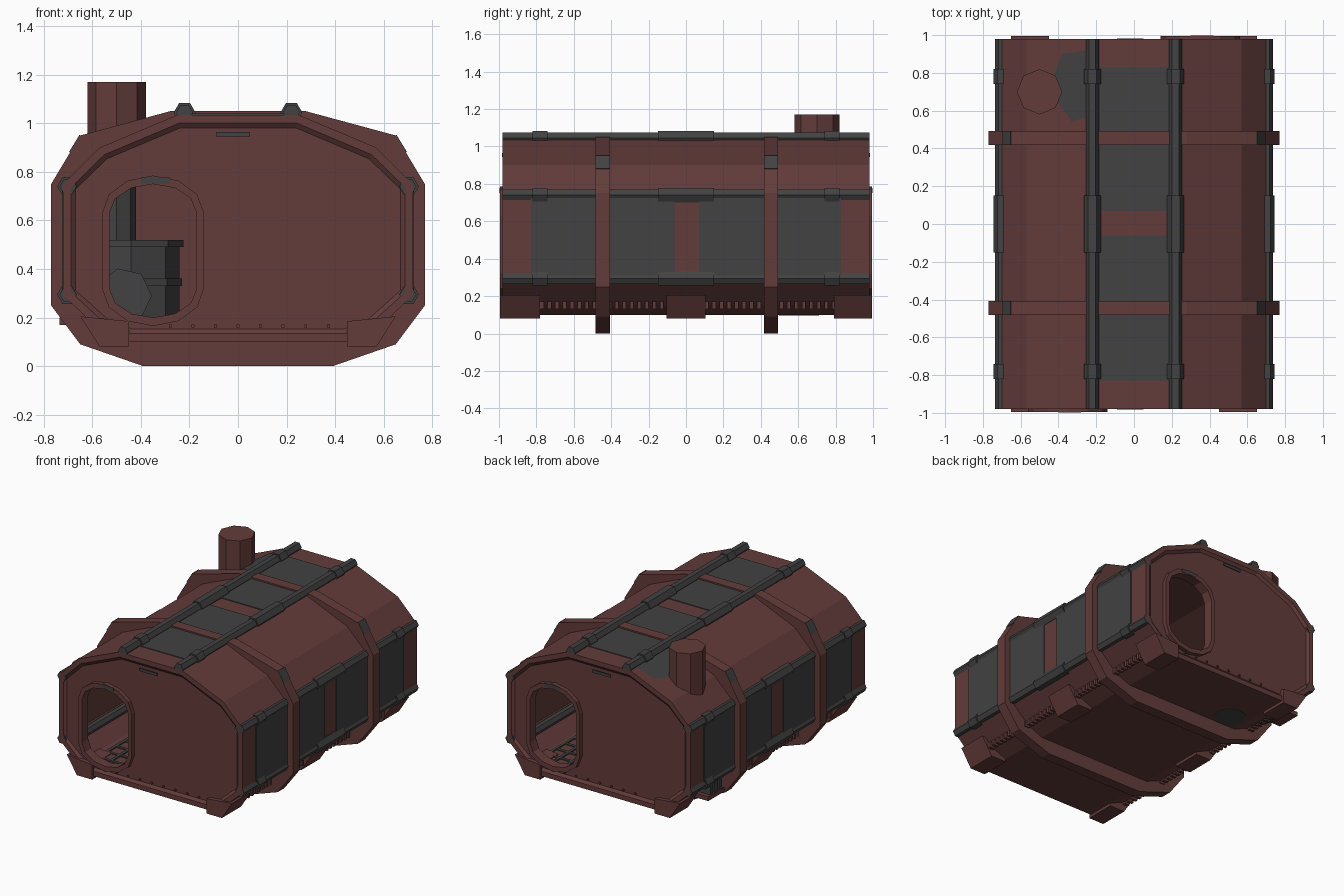
import bpy, bmesh, math
from mathutils import Matrix

if "Cube" in bpy.data.objects:
    bpy.data.objects.remove(bpy.data.objects["Cube"])

def material(name, rgb):
    m = bpy.data.materials.new(name)
    m.diffuse_color = (*rgb, 1)
    m.use_nodes = True
    m.node_tree.nodes["Principled BSDF"].inputs["Base Color"].default_value = m.diffuse_color
    return m

RED = material("rust red", (0.125, 0.045, 0.043))
GREY = material("dark grey", (0.054, 0.054, 0.054))

def finish(name, bm, mat):
    bmesh.ops.recalc_face_normals(bm, faces=bm.faces)
    me = bpy.data.meshes.new(name)
    bm.to_mesh(me)
    bm.free()
    ob = bpy.data.objects.new(name, me)
    bpy.context.collection.objects.link(ob)
    me.materials.append(mat)
    return ob

def prism(name, pts, y0, y1, mat, inset=()):
    """Extrude an x-z outline along y, optionally stepping in both ends."""
    bm = bmesh.new()
    a = [bm.verts.new((x, y0, z)) for x, z in pts]
    b = [bm.verts.new((x, y1, z)) for x, z in pts]
    n = len(pts)
    ends = [bm.faces.new(a), bm.faces.new(b)]
    for i in range(n):
        bm.faces.new((a[i], a[(i + 1) % n], b[(i + 1) % n], b[i]))
    bmesh.ops.recalc_face_normals(bm, faces=bm.faces)
    for thick, depth in inset:
        bmesh.ops.inset_individual(bm, faces=ends, thickness=thick, depth=depth)
    return finish(name, bm, mat)

def ring(name, outer, inner, y0, y1, mat):
    bm = bmesh.new()
    n = len(outer)
    loops = [[bm.verts.new((x, y, z)) for x, z in pts]
             for pts, y in ((outer, y0), (outer, y1), (inner, y1), (inner, y0))]
    for k in range(4):
        p, q = loops[k], loops[(k + 1) % 4]
        for i in range(n):
            j = (i + 1) % n
            bm.faces.new((p[i], p[j], q[j], q[i]))
    return finish(name, bm, mat)

def boxes(name, items, mat):
    """Several boxes in one object, each (x0, x1, y0, y1, z0, z1)."""
    bm = bmesh.new()
    for x0, x1, y0, y1, z0, z1 in items:
        m = Matrix.Translation(((x0 + x1) / 2, (y0 + y1) / 2, (z0 + z1) / 2))
        bmesh.ops.create_cube(bm, size=1, matrix=m @ Matrix.Diagonal((x1 - x0, y1 - y0, z1 - z0, 1)))
    return finish(name, bm, mat)

def column(name, x, y, z0, z1, r, sides, mat):
    bm = bmesh.new()
    bmesh.ops.create_cone(bm, cap_ends=True, segments=sides, radius1=r, radius2=r, depth=z1 - z0,
                          matrix=Matrix.Translation((x, y, (z0 + z1) / 2)))
    return finish(name, bm, mat)

def circle(cx, cz, r, n):
    return [(cx + r * math.cos(2 * math.pi * i / n), cz + r * math.sin(2 * math.pi * i / n)) for i in range(n)]

def mirrored(half):
    return half + [(-x, z) for x, z in reversed(half)]

def scaled(pts, sx, sz, cz=0.57):
    return [(x * sx, cz + (z - cz) * sz) for x, z in pts]

def cut(ob, cutter):
    mod = ob.modifiers.new("cut", 'BOOLEAN')
    mod.operation, mod.solver, mod.object = 'DIFFERENCE', 'EXACT', cutter
    bpy.context.view_layer.objects.active = ob
    bpy.ops.object.modifier_apply(modifier=mod.name)
    bpy.data.objects.remove(cutter)

def arch(cx, hw, rise):
    """Door outline: straight sides with rounded top and bottom."""
    top = [(cx + hw * math.cos(math.pi * i / 6), 0.63 + rise * math.sin(math.pi * i / 6)) for i in range(7)]
    bottom = [(cx - hw * math.cos(math.pi * i / 6), 0.32 - rise * math.sin(math.pi * i / 6)) for i in range(7)]
    return top + bottom

# hollow hull with stepped end walls
HULL = mirrored([(0.45, 0.10), (0.57, 0.15), (0.72, 0.29), (0.72, 0.75), (0.57, 0.90), (0.25, 1.035)])
hull = prism("hull", HULL, -0.98, 0.98, RED, inset=((0.035, 0), (0.02, -0.015)))
cut(hull, prism("room_cutter", scaled(HULL, 0.94, 0.91), -0.93, 0.93, RED))

# doorways, one at each end on opposite sides
for s, end in ((-1, "front"), (1, "back")):
    cx = s * 0.35
    cut(hull, prism("door_cutter", arch(cx, 0.19, 0.125), s * 0.9, s * 1.05, RED))
    ring(end + "_door_frame", arch(cx, 0.21, 0.155), arch(cx, 0.18, 0.12), s * 0.925, s * 0.995, RED)
    boxes(end + "_door_wear", [(cx - 0.05, cx + 0.07, s * 0.994, s * 0.997, 0.752, 0.777)], GREY)
    # worn spot on the rim and row of rivets
    boxes(end + "_rim_wear", [(-0.09, 0.05, s * 0.978, s * 0.983, 0.945, 0.965)], GREY)
    boxes(end + "_rivets", [(x * 0.093 - 0.006, x * 0.093 + 0.006, s * 0.96, s * 0.975, 0.16, 0.172)
                            for x in range(-3, 5)], RED)

# heavy ribs around the hull
RIB = mirrored([(0.39, 0.0), (0.65, 0.09), (0.77, 0.25), (0.77, 0.75), (0.65, 0.95), (0.28, 1.05)])
for y, label in ((-0.445, "front"), (0.455, "back")):
    ring(label + "_rib", RIB, scaled(HULL, 0.97, 0.96), y - 0.038, y + 0.038, RED)
    for s, side in ((-1, "left"), (1, "right")):
        prism(f"{label}_{side}_rib_wear",
              [(s * 0.692, 0.88), (s * 0.65, 0.95), (s * 0.653, 0.953), (s * 0.696, 0.882)],
              y - 0.038, y + 0.038, GREY)

# grey panels on the sides and roof
SPANS = ((-0.83, -0.06), (0.07, 0.83))
boxes("side_panels", [(s * 0.722 - 0.004, s * 0.722 + 0.004, a, b, 0.31, 0.73)
                      for s in (-1, 1) for a, b in SPANS], GREY)
boxes("roof_panels", [(-0.21, 0.21, a, b, 1.032, 1.04) for a, b in SPANS], GREY)

# rails with collars and a central sleeve
for x, z, label in ((0.22, 1.045, "roof"), (0.70, 0.74, "upper_side"), (0.70, 0.295, "lower_side")):
    for s, side in ((-1, "left"), (1, "right")):
        name = f"{side}_{label}_rail"
        prism(name, circle(s * x, z, 0.035, 6), -0.98, 0.98, GREY)
        for k, (a, b) in enumerate(((-0.82, -0.74), (-0.15, 0.15), (0.74, 0.82))):
            prism(f"{name}_sleeve_{k + 1}", circle(s * x, z, 0.045, 6), a, b, GREY)
        if x > 0.5:
            prism(f"{name}_inner", circle(s * 0.64, z, 0.03, 6), -0.93, 0.93, GREY)

# feet and toothed strips along the lower edges
for s, side in ((-1, "left"), (1, "right")):
    foot = [(s * 0.45, 0.08), (s * 0.57, 0.08), (s * 0.65, 0.205), (s * 0.45, 0.185)]
    for a, b, label in ((-0.995, -0.78, "front"), (-0.105, 0.105, "middle"), (0.79, 0.995, "back")):
        prism(f"{side}_{label}_foot", foot, a, b, RED)
    boxes(side + "_teeth", [(s * 0.58 - 0.02, s * 0.58 + 0.02, -0.78 + i * 0.04, -0.76 + i * 0.04, 0.13, 0.17)
                            for i in range(40)], RED)

# chimney with soot on the roof and below the floor
column("chimney", -0.5, 0.7, 0.86, 1.17, 0.12, 8, RED)
soot = bmesh.new()
for lift in (0.004,):
    soot.faces.new([soot.verts.new((x, y, 1.035 - (-x - 0.25) * 0.4219 + lift)) for x, y in
                    ((-0.25, 0.92), (-0.38, 0.90), (-0.42, 0.80), (-0.42, 0.66),
                     (-0.37, 0.60), (-0.33, 0.54), (-0.25, 0.57))])
finish("roof_soot", soot, GREY)
column("underside_soot", -0.32, 0.6, 0.096, 0.101, 0.11, 9, GREY)

# outlet box low on the left side
boxes("left_outlet", [(-0.735, -0.56, 0.62, 0.80, 0.17, 0.20)], RED)
boxes("left_outlet_grille", [(-0.73, -0.6, 0.64 + 0.05 * i, 0.67 + 0.05 * i, 0.20, 0.28) for i in range(3)], GREY)

# stove inside, under the chimney
column("stove", -0.44, 0.7, 0.14, 0.50, 0.20, 8, GREY)
column("stove_band", -0.44, 0.7, 0.33, 0.36, 0.21, 8, GREY)
column("stove_lid", -0.44, 0.7, 0.49, 0.52, 0.215, 8, GREY)
column("stove_pipe", -0.5, 0.7, 0.5, 0.9, 0.08, 8, GREY)
prism("stove_mouth", circle(-0.47, 0.29, 0.115, 7), 0.42, 0.6, GREY)

# floor with grating
boxes("floor", [(-0.58, 0.58, -0.93, 0.93, 0.16, 0.18)], RED)
boxes("floor_grating", [(-0.5 + i * 0.1, -0.48 + i * 0.1, -0.88, 0.88, 0.18, 0.188) for i in range(11)]
      + [(-0.5, 0.52, -0.88 + i * 0.1, -0.86 + i * 0.1, 0.18, 0.187) for i in range(18)], GREY)
